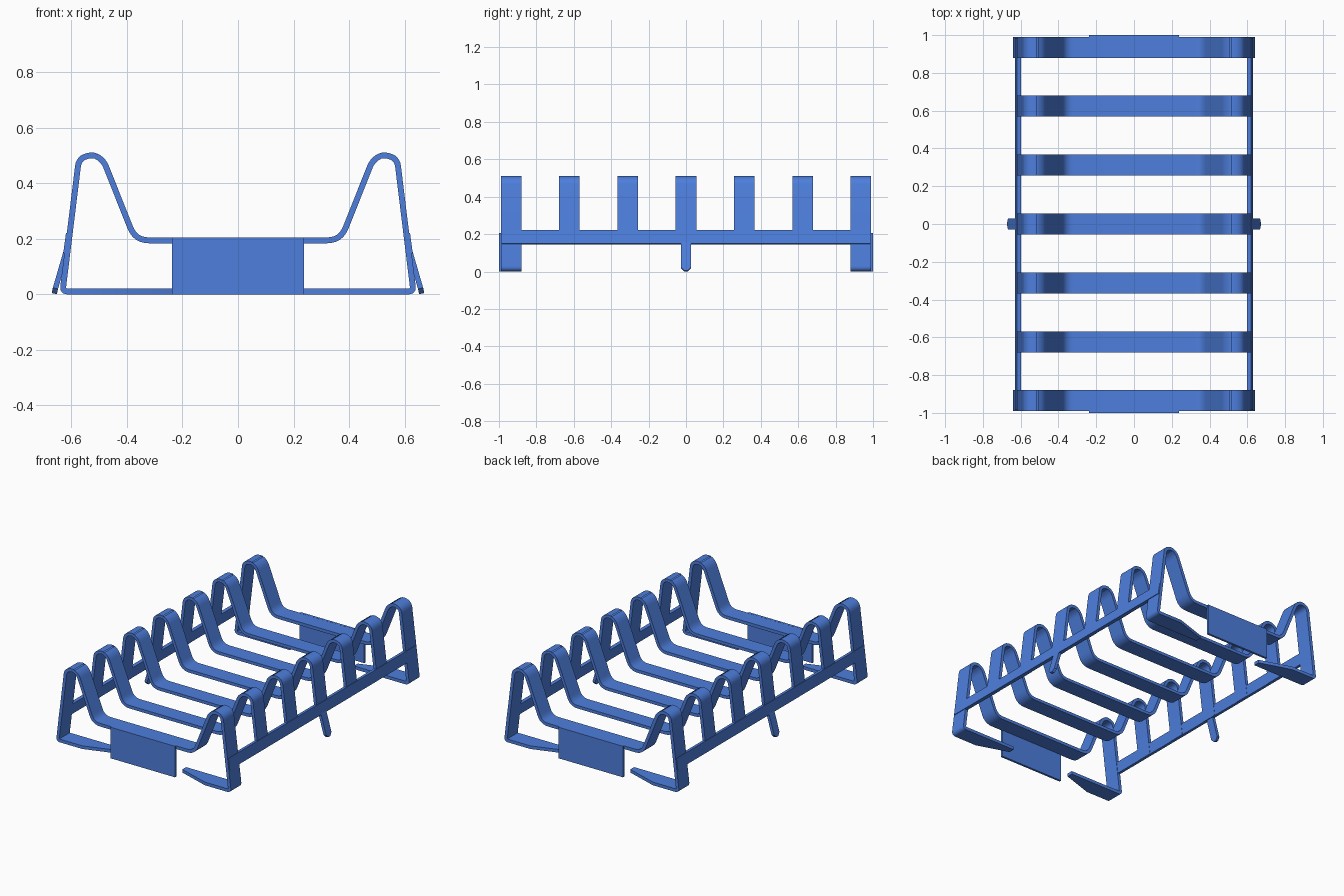
import bpy, bmesh, math
from mathutils import Vector

cube = bpy.data.objects.get("Cube")
if cube:
    bpy.data.objects.remove(cube)

blue = bpy.data.materials.new("rack blue")
blue.use_nodes = True
blue.diffuse_color = (0.075, 0.21, 0.72, 1)
blue.node_tree.nodes["Principled BSDF"].inputs["Base Color"].default_value = blue.diffuse_color


def strip(name, path, span, thick):
    """Flat band following an x-z path; span(point) gives its y limits."""
    pts = [Vector(p) for p in path]
    bm = bmesh.new()
    rings = []
    for i, p in enumerate(pts):
        before = (p - pts[i - 1]).normalized() if i else None
        after = (pts[i + 1] - p).normalized() if i < len(pts) - 1 else None
        before, after = before or after, after or before
        tangent = (before + after).normalized()
        normal = Vector((-tangent.y, tangent.x))
        off = normal * thick / 2 / max(tangent.dot(after), 0.5)
        y0, y1 = span(p)
        a, b = p + off, p - off
        rings.append([bm.verts.new(c) for c in (
            (a.x, y0, a.y), (a.x, y1, a.y), (b.x, y1, b.y), (b.x, y0, b.y))])
    for r, s in zip(rings, rings[1:]):
        for k in range(4):
            n = (k + 1) % 4
            bm.faces.new((r[k], r[n], s[n], s[k]))
    bm.faces.new(rings[0])
    bm.faces.new(rings[-1])
    return finish(name, bm)


def finish(name, bm):
    bmesh.ops.recalc_face_normals(bm, faces=bm.faces)
    mesh = bpy.data.meshes.new(name)
    bm.to_mesh(mesh)
    bm.free()
    ob = bpy.data.objects.new(name, mesh)
    bpy.context.collection.objects.link(ob)
    mesh.materials.append(blue)
    bpy.ops.object.select_all(action='DESELECT')
    ob.select_set(True)
    bpy.context.view_layer.objects.active = ob
    bpy.ops.object.shade_smooth_by_angle(angle=math.radians(40))
    return ob


def fillet(corners, steps=6):
    """Round the inner corners (x, z, cut length) of a path."""
    out = [Vector(corners[0][:2])]
    for a, b, c in zip(corners, corners[1:], corners[2:]):
        p = Vector(b[:2])
        s = p + (Vector(a[:2]) - p).normalized() * b[2]
        e = p + (Vector(c[:2]) - p).normalized() * b[2]
        for i in range(steps + 1):
            t = i / steps
            out.append(s * (1 - t) ** 2 + p * 2 * t * (1 - t) + e * t * t)
    return out + [Vector(corners[-1][:2])]


def mirrored(half):
    return [Vector((-p.x, p.y)) for p in reversed(half)] + half[1:]


# Shared wavy profile: flat floor, sloping side, rounded crest, outer leg
crest = [(0, 0.195, 0), (0.37, 0.195, 0.05), (0.488, 0.492, 0.035),
         (0.525, 0.503, 0.015), (0.573, 0.492, 0.03)]
short_half = fillet(crest + [(0.616, 0.147, 0)])
long_half = fillet(crest + [(0.632, 0.011, 0.018), (0.235, 0.011, 0)])
# extra point where the foot starts to narrow
long_half.insert(-1, Vector((0.45, 0.011)))

# Five inner ribs
for i in range(-2, 3):
    y = i * 0.312
    strip(f"inner_rib_{i + 3}", mirrored(short_half),
          lambda p: (y - 0.055, y + 0.055), 0.02)


# Two end frames whose feet narrow toward the centre plate
def end_span(side):
    def span(p):
        foot = p.y < 0.02
        taper = 0.07 * max(0, min(1, (0.45 - abs(p.x)) / 0.21)) if foot else 0
        return side * (0.99 - taper), side * 0.88
    return span


for side, label in ((-1, "front"), (1, "back")):
    strip(f"{label}_end_frame", mirrored(long_half), end_span(side), 0.021)
    # Thin upright plate joined to the end frame
    strip(f"{label}_plate", [(-0.237, 0.103), (0.237, 0.103)],
          lambda p: (side * 1.0, side * 0.985), 0.206)

# Side rails and central pointed support legs
for side, label in ((1, "left"), (-1, "right")):
    strip(f"{label}_side_rail", [(side * 0.609, 0.22), (side * 0.619, 0.147)],
          lambda p: (-0.985, 0.985), 0.022)
    strip(f"{label}_support_leg",
          [(side * 0.612, 0.18), (side * 0.658, 0.022), (side * 0.662, 0.003)],
          lambda p: (-0.01, 0.01) if p.y < 0.01 else (-0.028, 0.028), 0.019)
